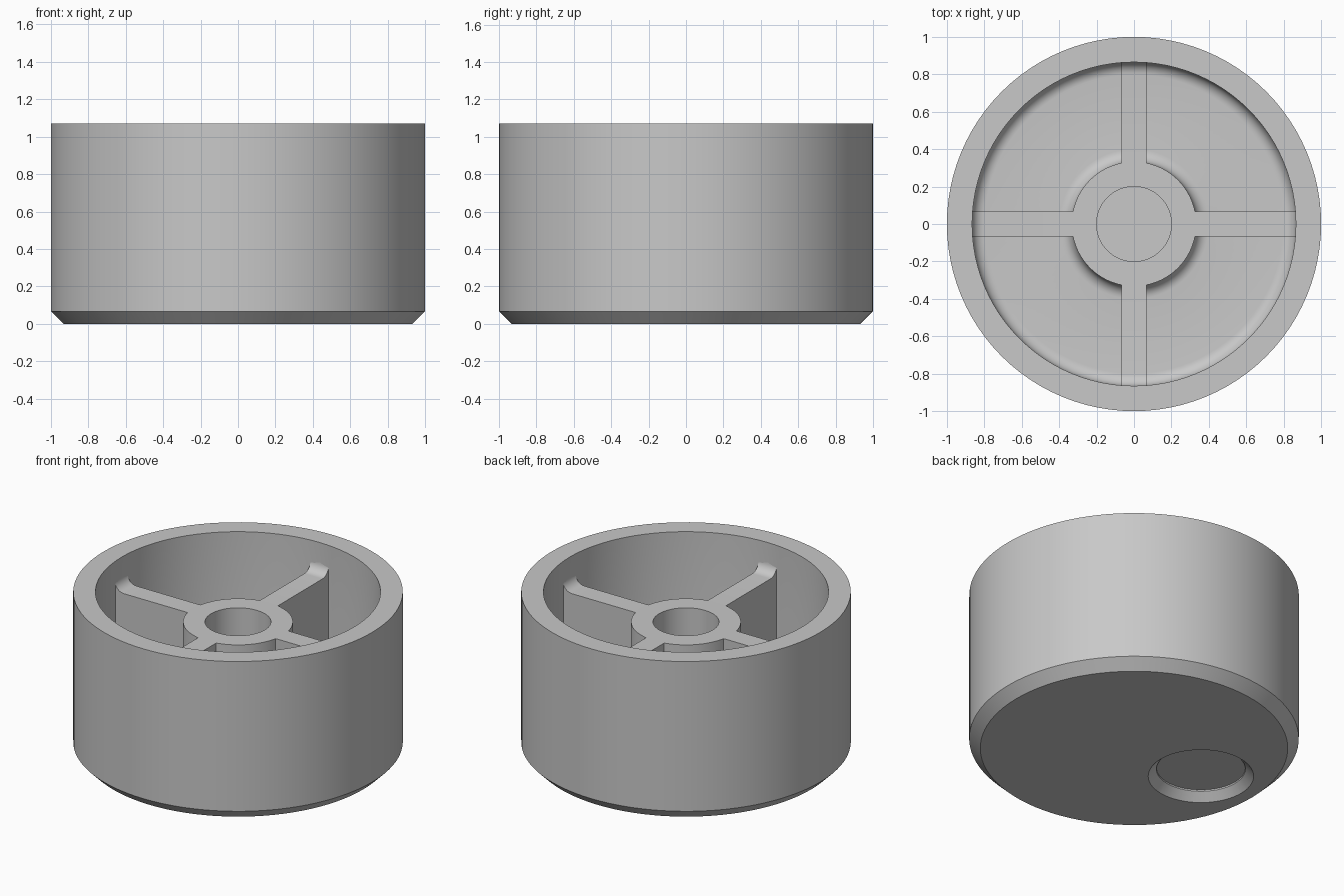
import bpy
import bmesh
from math import sin, cos, pi, tau, radians
from mathutils import Matrix

if "Cube" in bpy.data.objects:
    bpy.data.objects.remove(bpy.data.objects["Cube"])

HEIGHT, HUB_TOP, FLOOR = 1.07, 0.87, 0.15
BORE, HUB, INNER, FILLET = 0.2, 0.333, 0.865, 0.067
RIB_WIDTH = 0.134

grey = bpy.data.materials.new("plain grey")
grey.use_nodes = True
grey.diffuse_color = (0.58, 0.58, 0.58, 1)
grey.node_tree.nodes["Principled BSDF"].inputs["Base Color"].default_value = grey.diffuse_color


def make_object(name, bm):
    bmesh.ops.recalc_face_normals(bm, faces=bm.faces)
    mesh = bpy.data.meshes.new(name)
    bm.to_mesh(mesh)
    bm.free()
    mesh.materials.append(grey)
    obj = bpy.data.objects.new(name, mesh)
    bpy.context.collection.objects.link(obj)
    return obj


def select(obj):
    bpy.ops.object.select_all(action="DESELECT")
    obj.select_set(True)
    bpy.context.view_layer.objects.active = obj


def lathe(name, profile, steps=96):
    """Turn an (r, z) profile around the z axis."""
    bm = bmesh.new()
    verts = [bm.verts.new((r, 0, z)) for r, z in profile]
    edges = [bm.edges.new(pair) for pair in zip(verts, verts[1:])]
    bmesh.ops.spin(bm, geom=verts + edges, cent=(0, 0, 0), axis=(0, 0, 1),
                   angle=tau, steps=steps, use_duplicate=False)
    bmesh.ops.remove_doubles(bm, verts=bm.verts, dist=0.0001)
    return make_object(name, bm)


def arc(cx, cz, start, end, steps=8):
    """Fillet points around a centre, angles in degrees."""
    angles = [radians(start + (end - start) * i / steps) for i in range(steps + 1)]
    return [(cx + FILLET * cos(a), cz + FILLET * sin(a)) for a in angles]


# Cup with chamfered base, filleted floor and hollow hub
profile = [(0, 0), (0.933, 0), (1, 0.067), (1, HEIGHT), (INNER, HEIGHT)]
profile += arc(INNER - FILLET, FLOOR + FILLET, 0, -90)
profile += arc(HUB + FILLET, FLOOR + FILLET, 270, 180)
profile += [(HUB, HUB_TOP), (BORE, HUB_TOP), (BORE, FLOOR), (0, FLOOR)]
body = lathe("knob_body", profile)

# Finger dimple with a bevelled edge, cut into the base
cutter = lathe("dimple_cutter", [(0, -0.05), (0.37, -0.05), (0.27, 0.05),
                                 (0.27, 0.06), (0, 0.06)], 64)
cutter.location.x = -0.53
cutter.hide_render = True
cut = body.modifiers.new("dimple", "BOOLEAN")
cut.operation = "DIFFERENCE"
cut.solver = "EXACT"
cut.object = cutter
select(body)
bpy.ops.object.modifier_apply(modifier=cut.name)
bpy.data.objects.remove(cutter)
bpy.ops.object.shade_smooth_by_angle(angle=radians(30))

# Four ribs that curve up into the wall
outline = [(0.325, FLOOR - 0.02), (0.88, FLOOR - 0.02), (0.88, HUB_TOP + FILLET)]
outline += arc(INNER - FILLET, HUB_TOP + FILLET, 0, -90)
outline += [(0.325, HUB_TOP)]
for i, side in enumerate(("left", "back", "right", "front")):
    bm = bmesh.new()
    face = bm.faces.new([bm.verts.new((x, -RIB_WIDTH / 2, z)) for x, z in outline])
    grown = bmesh.ops.extrude_face_region(bm, geom=[face])["geom"]
    bmesh.ops.translate(bm, vec=(0, RIB_WIDTH, 0),
                        verts=[g for g in grown if isinstance(g, bmesh.types.BMVert)])
    bmesh.ops.rotate(bm, verts=bm.verts, cent=(0, 0, 0),
                     matrix=Matrix.Rotation(i * pi / 2, 3, "Z"))
    rib = make_object(side + "_rib", bm)
    select(rib)
    bpy.ops.object.shade_smooth_by_angle(angle=radians(30))
